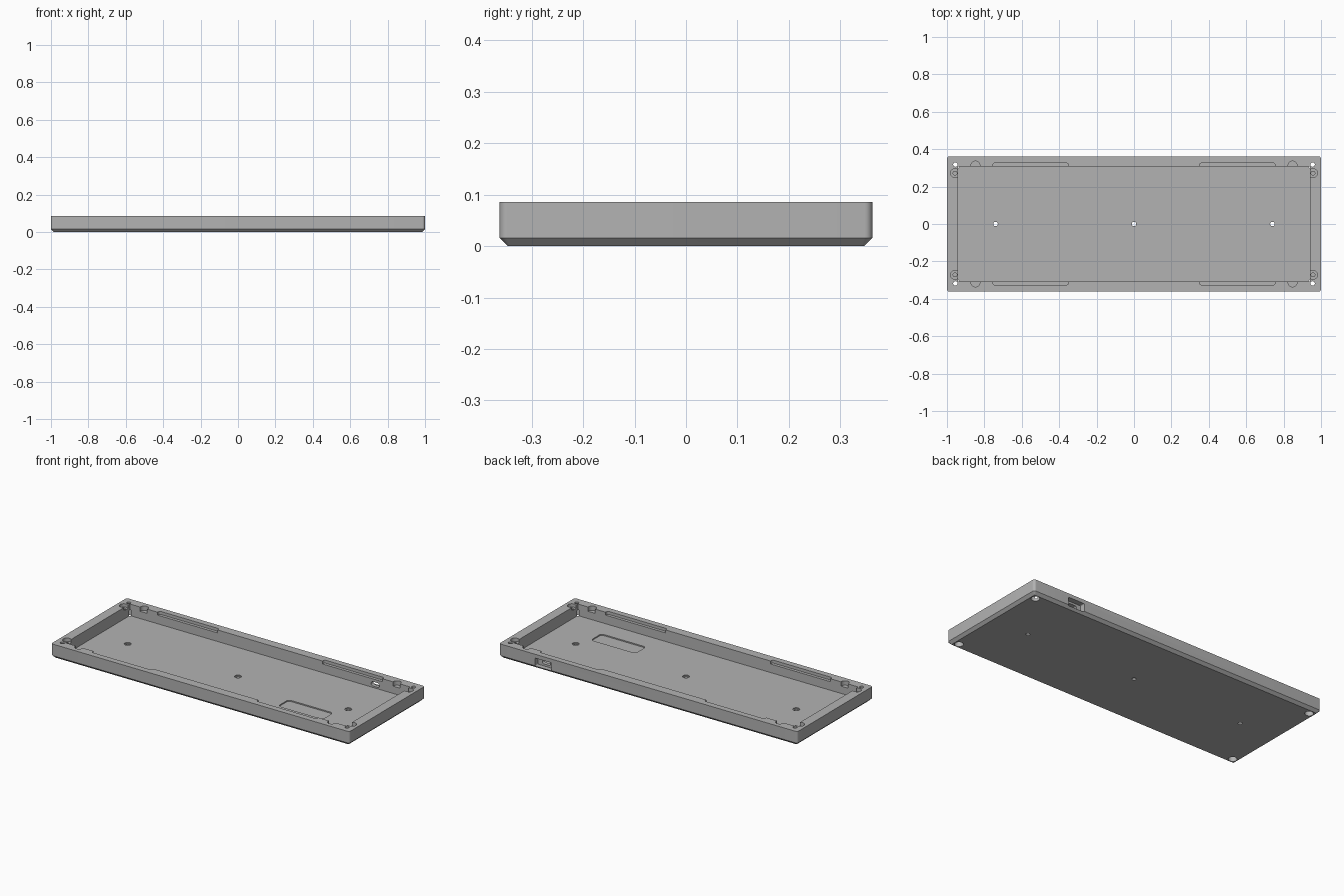
import bpy, bmesh, math
from mathutils import Matrix

cube = bpy.data.objects.get("Cube")
if cube:
    bpy.data.objects.remove(cube, do_unlink=True)

HX, HY, TOP, FLOOR, CHAMFER = 1.0, 0.362, 0.086, 0.016, 0.016

grey = bpy.data.materials.new("case grey")
grey.use_nodes = True
GREY = (0.45, 0.45, 0.45, 1)
grey.diffuse_color = GREY
grey.node_tree.nodes["Principled BSDF"].inputs["Base Color"].default_value = GREY


def outline(hx, hy, r, steps=8):
    """Rounded rectangle, or a circle when r equals both half sizes."""
    pts = []
    for q, (sx, sy) in enumerate([(1, 1), (-1, 1), (-1, -1), (1, -1)]):
        for i in range(steps + 1):
            a = math.pi / 2 * (q + i / steps)
            pts.append((sx * (hx - r) + r * math.cos(a), sy * (hy - r) + r * math.sin(a)))
    return pts


def loft(name, layers, x=0, y=0, turn=None):
    """Solid through stacked outlines given as (half x, half y, radius, z)."""
    bm = bmesh.new()
    rings = [[bm.verts.new((px, py, z)) for px, py in outline(hx, hy, r)]
             for hx, hy, r, z in layers]
    n = len(rings[0])
    for low, high in zip(rings, rings[1:]):
        for i in range(n):
            j = (i + 1) % n
            bm.faces.new((low[i], low[j], high[j], high[i]))
    bm.faces.new(rings[0][::-1])
    bm.faces.new(rings[-1])
    bmesh.ops.remove_doubles(bm, verts=bm.verts, dist=1e-5)
    if turn:
        bm.transform(turn)
    bm.transform(Matrix.Translation((x, y, 0)))
    bmesh.ops.recalc_face_normals(bm, faces=bm.faces)
    mesh = bpy.data.meshes.new(name)
    bm.to_mesh(mesh)
    bm.free()
    mesh.materials.append(grey)
    ob = bpy.data.objects.new(name, mesh)
    bpy.context.collection.objects.link(ob)
    return ob


cutters = []


def cut(name, hx, hy, r, z0, z1, x=0, y=0, turn=None):
    ob = loft(name, [(hx, hy, r, z0), (hx, hy, r, z1)], x, y, turn)
    ob.hide_render = True
    cutters.append(ob)


def bore(name, r, z0, z1, x, y):
    cut(name, r, r, r, z0, z1, x, y)


# Tray shell with a chamfered foot
case = loft("tray_case", [(HX - CHAMFER, HY - CHAMFER, 0.004, 0),
                          (HX, HY, 0.015, CHAMFER), (HX, HY, 0.015, TOP)])

# Main cavity and the shallow pocket in its floor
cut("cavity", 0.941, 0.308, 0, FLOOR, 0.2)
cut("floor_pocket", 0.15, 0.05, 0.02, FLOOR - 0.007, 0.05, 0.55, -0.138)

# Floor screw holes
for x in (-0.74, 0, 0.74):
    bore("floor_hole", 0.012, -0.1, 0.1, x, 0)
    bore("floor_counterbore", 0.019, 0.01, 0.05, x, 0)

# Rim details, repeated in every corner
for sx in (-1, 1):
    for sy in (-1, 1):
        bore("corner_hole", 0.012, -0.1, 0.2, sx * 0.955, sy * 0.318)
        bore("foot_recess", 0.024, -0.1, 0.05, sx * 0.955, sy * 0.318)
        bore("screw_seat", 0.024, 0.066, 0.2, sx * 0.957, sy * 0.272)
        bore("screw_hole", 0.01, 0.03, 0.2, sx * 0.957, sy * 0.272)
        bore("rim_notch", 0.024, 0.06, 0.2, sx * 0.848, sy * 0.312)
        cut("rim_slot", 0.201, 0.02, 0.01, 0.068, 0.2, sx * 0.553, sy * 0.306)

# Cable port through the back wall
toward_y = Matrix.Translation((0, 0, 0.038)) @ Matrix.Rotation(-math.pi / 2, 4, 'X')
cut("port_recess", 0.055, 0.025, 0.006, 0.33, 0.5, 0.705, 0, toward_y)
cut("port_hole", 0.028, 0.013, 0.012, 0.29, 0.5, 0.705, 0, toward_y)

# Carve everything, then bake the result
for c in cutters:
    mod = case.modifiers.new(c.name, 'BOOLEAN')
    mod.operation, mod.solver, mod.object = 'DIFFERENCE', 'EXACT', c
bpy.context.view_layer.update()
evaluated = case.evaluated_get(bpy.context.evaluated_depsgraph_get())
carved = bpy.data.meshes.new_from_object(evaluated)
case.modifiers.clear()
case.data = carved
for c in cutters:
    bpy.data.objects.remove(c, do_unlink=True)

bpy.context.view_layer.objects.active = case
case.select_set(True)
bpy.ops.object.shade_smooth_by_angle(angle=math.radians(30))
